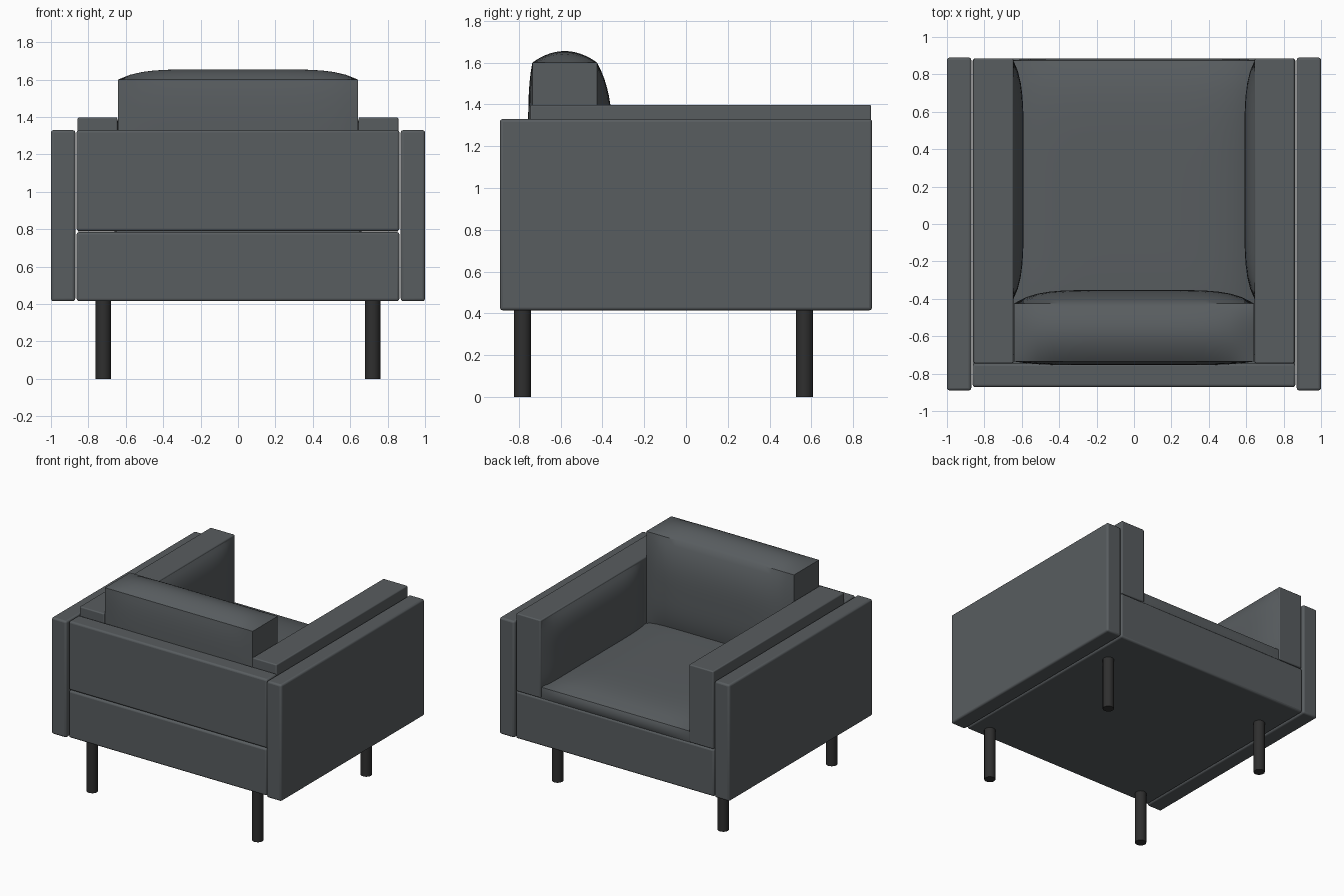
import bpy, bmesh, math
from mathutils import Vector

if "Cube" in bpy.data.objects:
    bpy.data.objects.remove(bpy.data.objects["Cube"])


def material(name, rgb):
    m = bpy.data.materials.new(name)
    m.diffuse_color = (*rgb, 1)
    m.use_nodes = True
    m.node_tree.nodes["Principled BSDF"].inputs["Base Color"].default_value = m.diffuse_color
    return m


FABRIC = material("grey fabric", (0.098, 0.109, 0.116))
LEG = material("dark leg", (0.028, 0.028, 0.028))


def finish(bm, name, mat, bevel=0):
    me = bpy.data.meshes.new(name)
    bm.to_mesh(me)
    bm.free()
    ob = bpy.data.objects.new(name, me)
    bpy.context.collection.objects.link(ob)
    me.materials.append(mat)
    if bevel:
        b = ob.modifiers.new("rounded edges", 'BEVEL')
        b.width = bevel
        b.segments = 3
    bpy.ops.object.select_all(action='DESELECT')
    ob.select_set(True)
    bpy.context.view_layer.objects.active = ob
    bpy.ops.object.shade_smooth_by_angle(angle=math.radians(32))
    return ob


def cushion(name, lo, hi, bulges=(), bevel=0.0):
    """Box from lo to hi. Each bulge (axis, side, amount, powers) puffs one face."""
    lo, hi = Vector(lo), Vector(hi)
    bm = bmesh.new()
    bmesh.ops.create_cube(bm, size=2)
    if bulges:
        bmesh.ops.subdivide_edges(bm, edges=bm.edges[:], cuts=19, use_grid_fill=True)
    for v in bm.verts:
        u = v.co.copy()
        p = [(lo[i] + hi[i]) / 2 + u[i] * (hi[i] - lo[i]) / 2 for i in range(3)]
        for axis, side, amount, powers in bulges:
            if u[axis] * side > 0.999:
                w = 1
                for i in range(3):
                    if i != axis:
                        w *= 1 - min(1, abs(u[i])) ** powers[i]
                p[axis] += side * amount * w
        v.co = p
    return finish(bm, name, FABRIC, bevel)


# Base and back panel
cushion("base", (-0.863, -0.872, 0.415), (0.863, 0.885, 0.785), bevel=0.014)
cushion("back_panel", (-0.863, -0.872, 0.79), (0.863, -0.745, 1.33), bevel=0.014)

# Seat cushion, crowned on top
cushion("seat", (-0.66, -0.7, 0.78), (0.66, 0.875, 0.87),
        [(2, 1, 0.06, (6, 6, 1)), (1, 1, 0.01, (6, 1, 2))])

# Back cushion, puffed on top and both broad sides
cushion("back_cushion", (-0.642, -0.735, 0.8), (0.642, -0.425, 1.6),
        [(2, 1, 0.055, (6, 2, 1)), (1, 1, 0.072, (6, 1, 3)), (1, -1, 0.02, (6, 1, 4))])

for s, side in ((-1, "left"), (1, "right")):
    def span(a, b):
        return sorted((s * a, s * b))

    # Outer side panel
    x0, x1 = span(0.87, 1.0)
    cushion(side + "_side_panel", (x0, -0.89, 0.415), (x1, 0.89, 1.33), bevel=0.014)
    # Arm block with its puffed inner face
    x0, x1 = span(0.645, 0.857)
    cushion(side + "_arm", (x0, -0.745, 0.787), (x1, 0.885, 1.398), bevel=0.008)
    x0, x1 = span(0.648, 0.75)
    cushion(side + "_arm_pad", (x0, -0.41, 0.79), (x1, 0.882, 1.39),
            [(0, -s, 0.058, (1, 6, 4))])
    # Legs
    for y, end in ((-0.782, "front"), (0.566, "rear")):
        bm = bmesh.new()
        bmesh.ops.create_cone(bm, cap_ends=True, segments=24, radius1=0.041,
                              radius2=0.041, depth=0.43)
        bmesh.ops.translate(bm, verts=bm.verts[:], vec=(s * 0.72, y, 0.215))
        finish(bm, f"{side}_{end}_leg", LEG)
